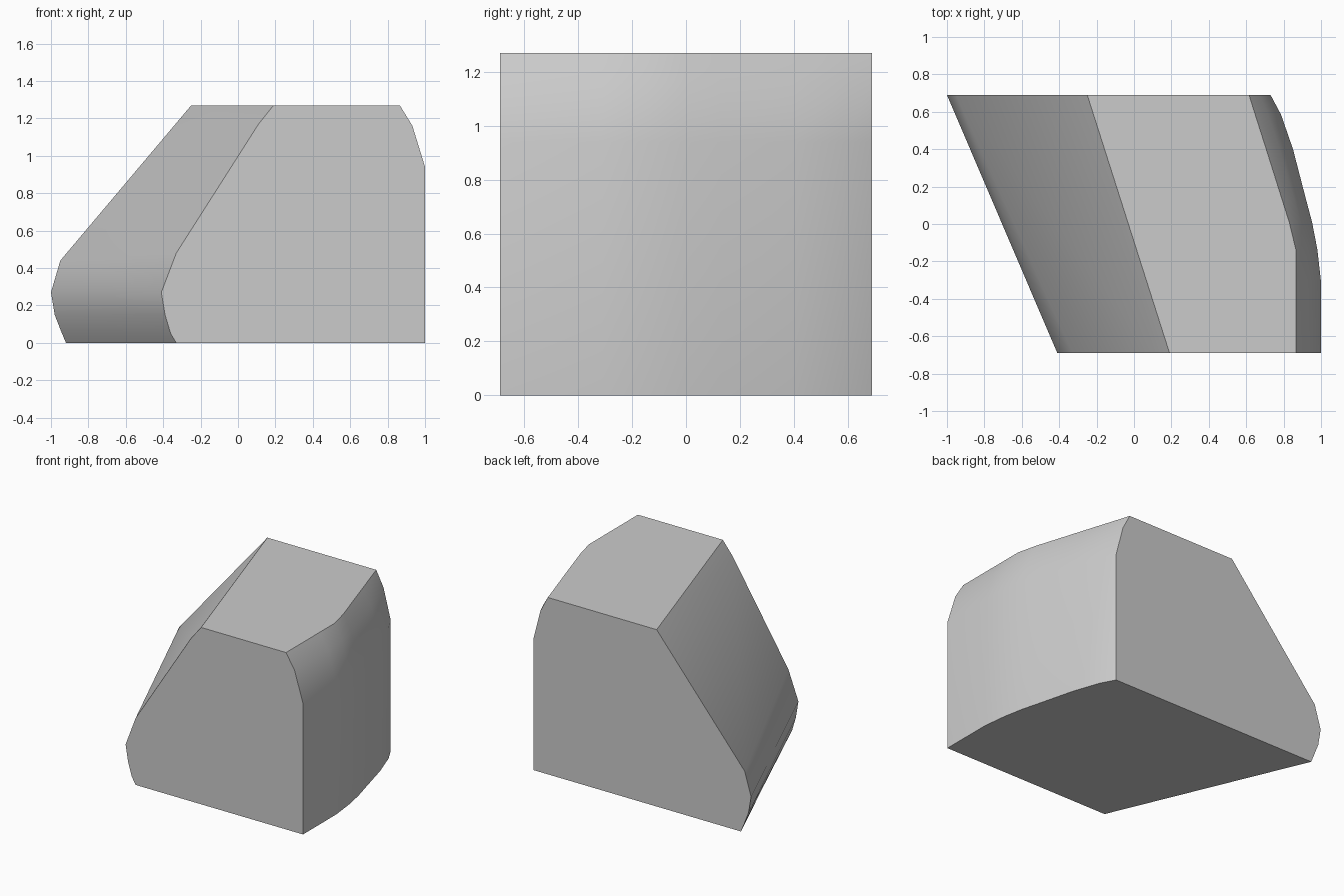
import bpy
import bmesh
import math

cube = bpy.data.objects.get("Cube")
if cube:
    bpy.data.objects.remove(cube, do_unlink=True)

HALF, TOP = 0.69, 1.27

# One plain grey for the whole block
grey = bpy.data.materials.new("plain_grey")
grey.use_nodes = True
colour = (0.6, 0.6, 0.6, 1)
grey.diffuse_color = colour
grey.node_tree.nodes["Principled BSDF"].inputs["Base Color"].default_value = colour

# Slanted side outlines (x, z), bottom to top
front_edge = [(-.33, 0), (-.36, .05), (-.39, .15), (-.41, .27), (-.33, .48), (.11, 1.17), (.19, TOP)]
back_edge = [(-.92, 0), (-.945, .06), (-.98, .15), (-1, .27), (-.95, .44), (-.25, TOP)]

# Curved side: y, wall x, top edge x, front to back
stations = [(-HALF, 1, .865), (-.31, 1, .865), (-.135, .98, .865), (.01, .952, .83),
            (.13, .92, .792), (.4, .85, .707), (.585, .786, .648), (HALF, .73, .615)]

bm = bmesh.new()
front = [bm.verts.new((x, -HALF, z)) for x, z in front_edge]
back = [bm.verts.new((x, HALF, z)) for x, z in back_edge]
wall = []
for y, side, top in stations:
    profile = [(side, 0), (side, .94), ((side + top) / 2, 1.16), (top, TOP)]
    wall.append([bm.verts.new((x, y, z)) for x, z in profile])

# Slanted side: ruled strip, then triangles up to the roof edge
for i in range(4):
    bm.faces.new((front[i], front[i + 1], back[i + 1], back[i]))
bm.faces.new((front[4], front[5], back[4]))
bm.faces.new((front[5], back[5], back[4]))
bm.faces.new((front[5], front[6], back[5]))

# Curved side with rounded shoulder
for a, b in zip(wall, wall[1:]):
    for i in range(3):
        bm.faces.new((a[i], b[i], b[i + 1], a[i + 1]))

# Flat ends, floor and roof
bm.faces.new(front + wall[0][::-1])
bm.faces.new(back + wall[-1][::-1])
bm.faces.new([front[0], back[0]] + [w[0] for w in reversed(wall)])
bm.faces.new([front[-1], back[-1]] + [w[-1] for w in reversed(wall)])
bmesh.ops.recalc_face_normals(bm, faces=bm.faces)

mesh = bpy.data.meshes.new("wedge_block")
bm.to_mesh(mesh)
bm.free()
mesh.materials.append(grey)
block = bpy.data.objects.new("wedge_block", mesh)
bpy.context.collection.objects.link(block)

# Smooth the gentle curves, keep real edges sharp
bpy.ops.object.select_all(action="DESELECT")
block.select_set(True)
bpy.context.view_layer.objects.active = block
bpy.ops.object.shade_smooth_by_angle(angle=math.radians(30))
